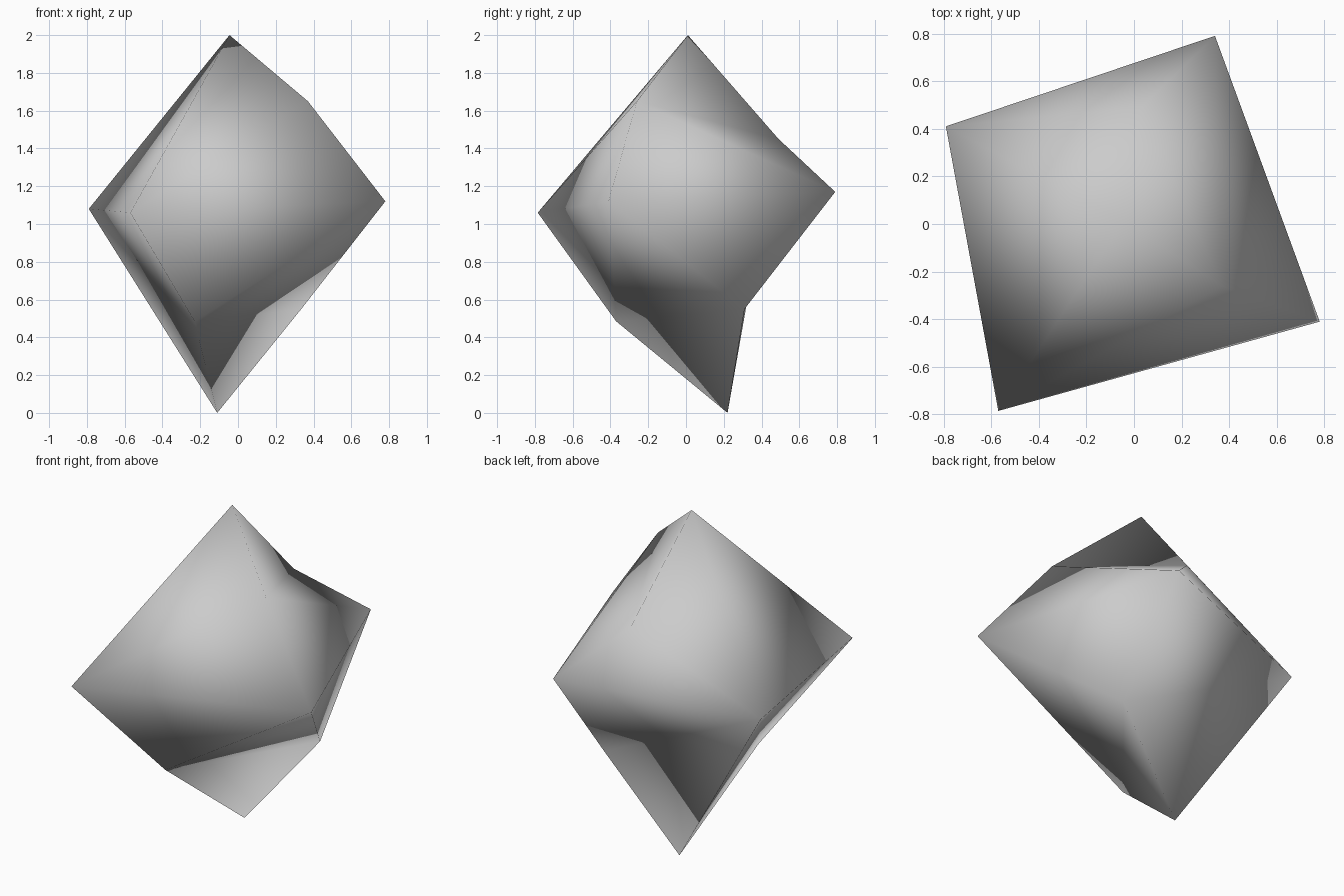
import bpy
import bmesh

cube = bpy.data.objects.get("Cube")
if cube:
    bpy.data.objects.remove(cube, do_unlink=True)

# Corners of the stone: a belt of four, two tips and four shoulders
corners = {
    "top": (-0.045, 0.01, 2.0),
    "bottom": (-0.11, 0.22, 0.0),
    "west": (-0.79, 0.41, 1.08),
    "north": (0.34, 0.79, 1.17),
    "east": (0.78, -0.41, 1.12),
    "south": (-0.57, -0.785, 1.06),
    "upper_east": (0.37, -0.26, 1.65),
    "upper_north": (0.03, 0.49, 1.45),
    "lower_south": (-0.23, -0.37, 0.485),
    "lower_north": (0.335, 0.31, 0.55),
}

# Facets above the belt, then below it
facets = [
    ("east", "south", "upper_east"),
    ("north", "east", "upper_east"),
    ("top", "upper_east", "south"),
    ("top", "south", "west"),
    ("top", "west", "upper_north"),
    ("top", "upper_north", "upper_east"),
    ("upper_north", "west", "north"),
    ("upper_north", "north", "upper_east"),
    ("south", "east", "lower_south"),
    ("east", "north", "lower_north"),
    ("north", "west", "lower_north"),
    ("west", "south", "lower_south"),
    ("west", "bottom", "lower_south"),
    ("west", "bottom", "lower_north"),
    ("east", "lower_south", "lower_north"),
    ("bottom", "lower_south", "lower_north"),
]

# Smooth-shaded stone
bm = bmesh.new()
verts = {name: bm.verts.new(co) for name, co in corners.items()}
for facet in facets:
    face = bm.faces.new([verts[name] for name in facet])
    face.smooth = True
bmesh.ops.recalc_face_normals(bm, faces=bm.faces[:])

mesh = bpy.data.meshes.new("stone")
bm.to_mesh(mesh)
bm.free()
stone = bpy.data.objects.new("stone", mesh)
bpy.context.collection.objects.link(stone)

# Plain light grey
grey = bpy.data.materials.new("light_grey")
grey.use_nodes = True
colour = (0.6, 0.6, 0.6, 1.0)
grey.diffuse_color = colour
grey.node_tree.nodes["Principled BSDF"].inputs["Base Color"].default_value = colour
mesh.materials.append(grey)
